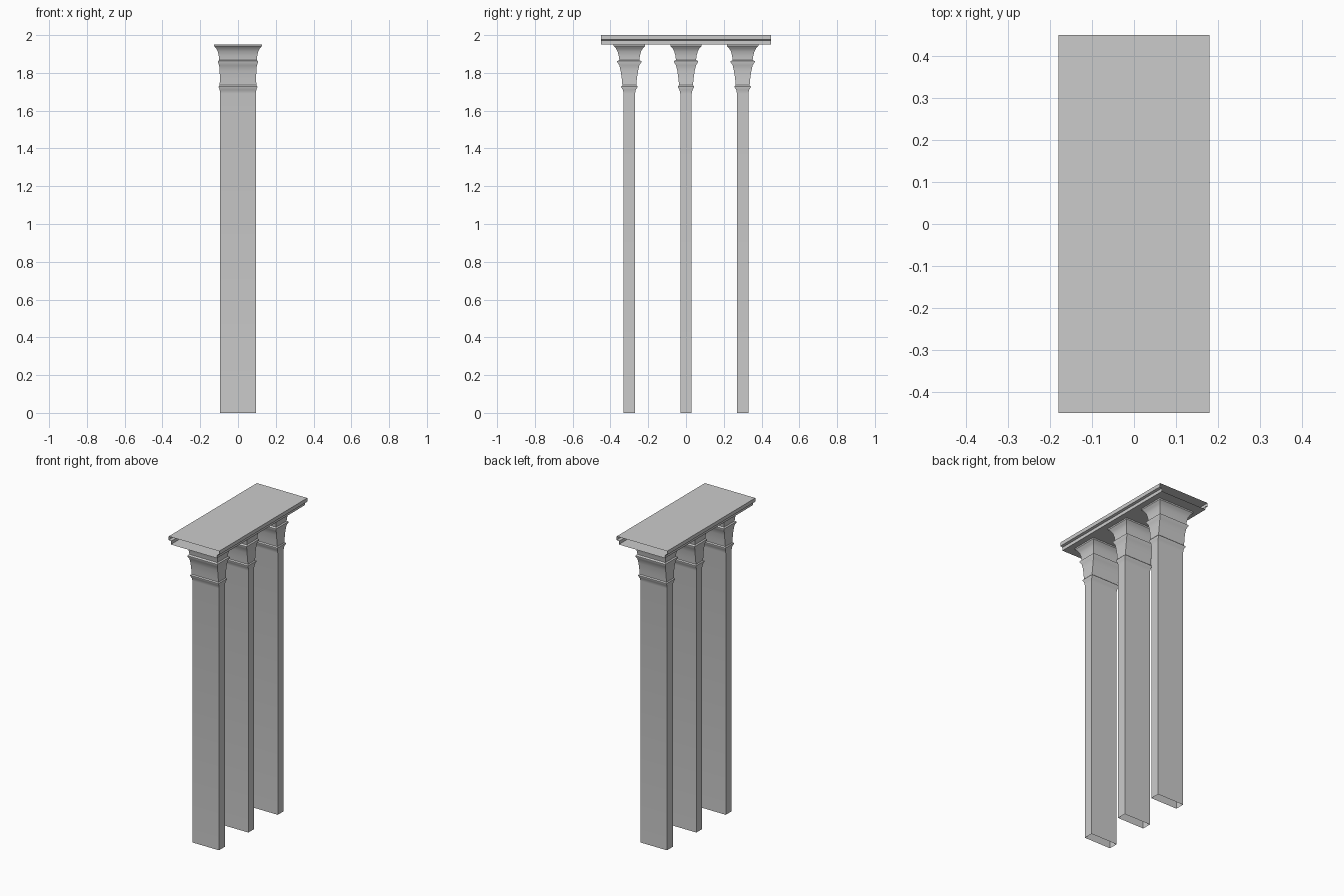
import bpy, bmesh

if "Cube" in bpy.data.objects:
    bpy.data.objects.remove(bpy.data.objects["Cube"])

# (half width x, half depth y, height z) up one column
COLUMN = [
    (0.095, 0.030, 0.0), (0.095, 0.030, 1.69), (0.097, 0.034, 1.71),
    (0.102, 0.043, 1.724), (0.102, 0.043, 1.729), (0.097, 0.037, 1.735),
    (0.096, 0.040, 1.77), (0.097, 0.046, 1.81), (0.100, 0.053, 1.84),
    (0.107, 0.064, 1.857), (0.107, 0.064, 1.862), (0.100, 0.053, 1.868),
    (0.102, 0.056, 1.89), (0.107, 0.062, 1.913), (0.115, 0.071, 1.93),
    (0.123, 0.079, 1.938), (0.126, 0.083, 1.942), (0.126, 0.083, 1.951),
]

# right half of the slab's moulded section, (x, z) bottom to top
SLAB = [(0.165, 1.951), (0.165, 1.972), (0.18, 1.976), (0.18, 2.0)]
SLAB_HALF_LENGTH = 0.45


def make_object(name, bm):
    mesh = bpy.data.meshes.new(name)
    bm.to_mesh(mesh)
    bm.free()
    obj = bpy.data.objects.new(name, mesh)
    bpy.context.collection.objects.link(obj)
    bpy.ops.object.select_all(action='DESELECT')
    obj.select_set(True)
    bpy.context.view_layer.objects.active = obj
    bpy.ops.object.shade_smooth_by_angle(angle=0.6)
    return obj


def bridge(bm, a, b):
    for i in range(len(a)):
        j = (i + 1) % len(a)
        bm.faces.new((a[i], a[j], b[j], b[i]))


# rectangular columns with flared capitals, open at the foot
def column(name, y):
    bm = bmesh.new()
    rings = [[bm.verts.new((sx * hx, y + sy * hy, z))
              for sx, sy in ((-1, -1), (1, -1), (1, 1), (-1, 1))]
             for hx, hy, z in COLUMN]
    for a, b in zip(rings, rings[1:]):
        bridge(bm, a, b)
    make_object(name, bm)


for name, y in (("front_column", -0.3), ("middle_column", 0), ("back_column", 0.3)):
    column(name, y)

# moulded top slab, a section swept along y with open ends
bm = bmesh.new()
section = SLAB + [(-x, z) for x, z in reversed(SLAB)]
front, back = ([bm.verts.new((x, y, z)) for x, z in section]
               for y in (-SLAB_HALF_LENGTH, SLAB_HALF_LENGTH))
bridge(bm, front, back)
bmesh.ops.reverse_faces(bm, faces=bm.faces)
make_object("top_slab", bm)
